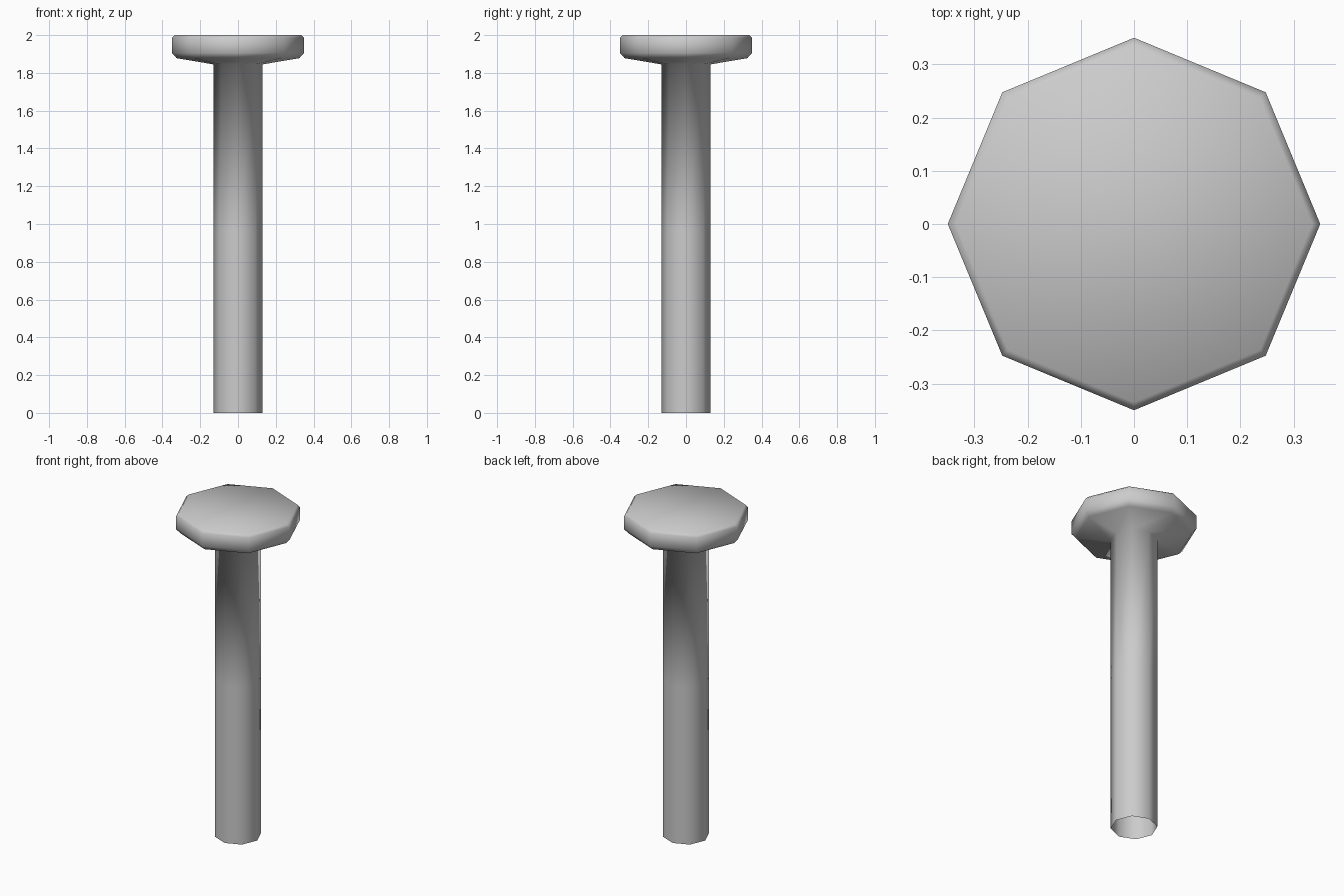
import bpy, bmesh
from math import cos, sin, pi

if "Cube" in bpy.data.objects:
    bpy.data.objects.remove(bpy.data.objects["Cube"])

SIDES = 8

# Profile from the open foot up to the head rim: (radius, height)
PROFILE = [(0.13, 0.0), (0.13, 0.96), (0.13, 1.845),
           (0.325, 1.878), (0.35, 1.905), (0.35, 1.985), (0.335, 2.0)]


def ring(bm, radius, z):
    return [bm.verts.new((radius * cos(2 * pi * i / SIDES),
                          radius * sin(2 * pi * i / SIDES), z)) for i in range(SIDES)]


# Octagonal post with a wide flat head, one continuous smooth surface
bm = bmesh.new()
rings = [ring(bm, r, z) for r, z in PROFILE]
for low, high in zip(rings, rings[1:]):
    for i in range(SIDES):
        j = (i + 1) % SIDES
        bm.faces.new((low[i], low[j], high[j], high[i]))

# Flat top of the head; the foot stays open
bm.faces.new(rings[-1])
for face in bm.faces:
    face.smooth = True

mesh = bpy.data.meshes.new("capped_post")
bm.to_mesh(mesh)
bm.free()
post = bpy.data.objects.new("capped_post", mesh)
bpy.context.collection.objects.link(post)
